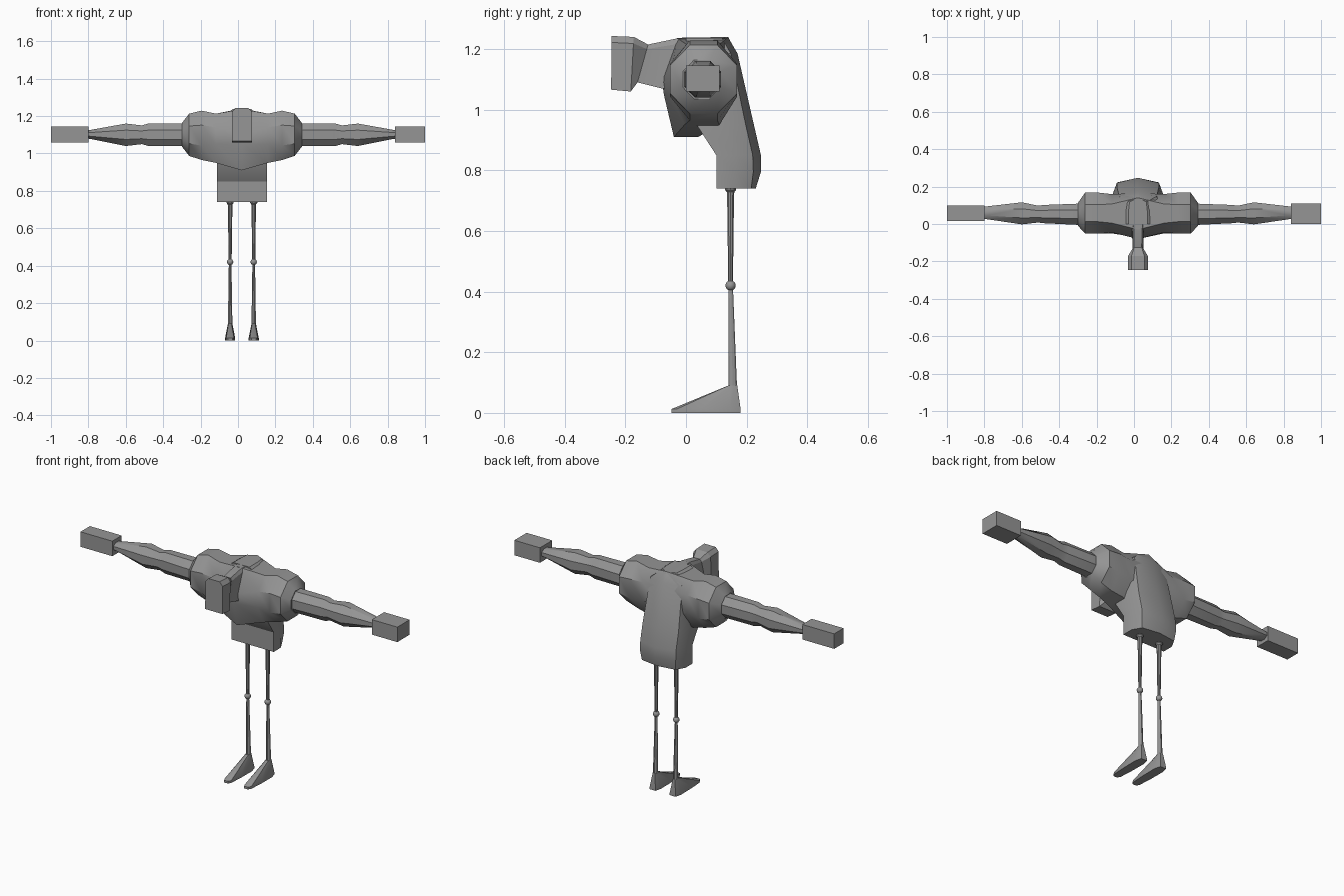
import bpy, math

if "Cube" in bpy.data.objects:
    bpy.data.objects.remove(bpy.data.objects["Cube"])

CX = 0.021  # body centre line

grey = bpy.data.materials.new("plain grey")
grey.diffuse_color = (0.3, 0.3, 0.3, 1)
grey.use_nodes = True
grey.node_tree.nodes["Principled BSDF"].inputs["Base Color"].default_value = grey.diffuse_color


def build(name, verts, faces, smooth=30):
    me = bpy.data.meshes.new(name)
    me.from_pydata(verts, [], faces)
    me.materials.append(grey)
    ob = bpy.data.objects.new(name, me)
    bpy.context.collection.objects.link(ob)
    bpy.ops.object.select_all(action='DESELECT')
    ob.select_set(True)
    bpy.context.view_layer.objects.active = ob
    bpy.ops.object.mode_set(mode='EDIT')
    bpy.ops.mesh.select_all(action='SELECT')
    bpy.ops.mesh.normals_make_consistent(inside=False)
    bpy.ops.object.mode_set(mode='OBJECT')
    if smooth:
        bpy.ops.object.shade_smooth_by_angle(angle=math.radians(smooth))
    return ob


def loft(name, rings, smooth=30):
    """Skin a list of equal-sized rings of points and cap both ends."""
    n = len(rings[0])
    verts = [p for r in rings for p in r]
    faces = [(i * n + j, i * n + (j + 1) % n, (i + 1) * n + (j + 1) % n, (i + 1) * n + j)
             for i in range(len(rings) - 1) for j in range(n)]
    faces += [tuple(range(n)), tuple(range(len(verts) - n, len(verts)))]
    return build(name, verts, faces, smooth)


def octagon(cy, cz, ry, rz):
    """Flat-topped eight-sided section in y and z, starting at top front."""
    k = 1 / math.cos(math.pi / 8)
    return [(cy - ry * k * math.sin(a), cz + rz * k * math.cos(a))
            for a in [math.radians(22.5 + 45 * i) for i in range(8)]]


def box(name, x0, x1, y0, y1, z0, z1):
    return loft(name, [[(x, y0, z0), (x, y1, z0), (x, y1, z1), (x, y0, z1)] for x in (x0, x1)], 0)


# chest and shoulders: sections in y and z at distances from the centre line
middle = [(-.03, 1.237), (-.08, 1.10), (-.073, 1.05), (-.04, .91),
          (.04, .91), (.15, 1.0), (.165, 1.16), (.14, 1.24)]
side = [(.005, 1.213), (-.045, 1.14), (-.05, 1.05), (-.005, .95),
        (.11, .95), (.16, 1.05), (.16, 1.15), (.107, 1.213)]
half = [(.14, side),
        (.215, octagon(.058, 1.097, .11, .132)),
        (.282, octagon(.058, 1.10, .11, .113)),
        (.32, octagon(.052, 1.10, .062, .064))]
stations = [(-d, s) for d, s in reversed(half)] + [(0, middle)] + half
loft("chest_and_shoulders", [[(CX + d, y, z) for y, z in s] for d, s in stations], 35)

# arms: distance from centre line, y, z, y radius, z radius
arm = [(.31, .052, 1.10, .057, .060), (.50, .053, 1.10, .049, .060),
       (.535, .053, 1.10, .045, .050), (.62, .057, 1.10, .059, .060),
       (.81, .060, 1.102, .034, .024), (.83, .060, 1.102, .034, .022)]
for s, label in ((-1, "left"), (1, "right")):
    loft(label + "_arm", [[(CX + s * d, y, z) for y, z in octagon(cy, cz, ry, rz)]
                          for d, cy, cz, ry, rz in arm], 35)
box("left_hand", -1, -.80, .016, .10, 1.06, 1.145)
box("right_hand", .84, 1, 0, .11, 1.06, 1.145)

# back and hips: height, front y, side y, back corner y, ridge y, half widths
trunk = [(.74, .10, .165, .215, .230, .133, .105),
         (.795, .10, .165, .222, .247, .133, .112),
         (.85, .10, .165, .220, .247, .133, .112),
         (.95, .035, .13, .197, .224, .133, .112),
         (1.185, .0, .09, .148, .170, .12, .10),
         (1.237, .0, .07, .118, .140, .05, .045)]
loft("back_and_hips", [[(CX - w, f, z), (CX - w, s, z), (CX - b, k, z), (CX, r, z),
                        (CX + b, k, z), (CX + w, s, z), (CX + w, f, z)]
                       for z, f, s, k, r, w, b in trunk])

# head and neck: top y, top z, bottom y, bottom z, half width, top half width
head = [(-.245, 1.243, -.247, 1.066, .054, .035), (-.172, 1.240, -.182, 1.060, .054, .035),
        (-.125, 1.215, -.160, 1.090, .028, .020), (-.03, 1.235, -.08, 1.07, .030, .022),
        (.03, 1.235, .0, 1.06, .05, .03)]
rings = []
for ty, tz, by, bz, w, t in head:
    my, mz = ty + (by - ty) * .12, tz + (bz - tz) * .12
    rings.append([(CX - t, ty, tz), (CX + t, ty, tz), (CX + w, my, mz),
                  (CX + w, by, bz), (CX - w, by, bz), (CX - w, my, mz)])
loft("head_and_neck", rings, 25)

# legs and feet
LY = .147


def disc(x, y, z, rx, ry, n=10):
    return [(x + rx * math.cos(2 * math.pi * i / n), y + ry * math.sin(2 * math.pi * i / n), z)
            for i in range(n)]


for s, label in ((-1, "left"), (1, "right")):
    x = CX + s * .063
    loft(label + "_upper_leg", [disc(x, LY, z, r, r) for z, r in
                                ((.42, .008), (.715, .012), (.728, .013), (.735, .019), (.75, .019))])
    bpy.ops.mesh.primitive_uv_sphere_add(segments=12, ring_count=8, radius=.017, location=(x, LY, .42))
    knee = bpy.context.object
    knee.name = label + "_knee"
    knee.data.materials.append(grey)
    bpy.ops.object.shade_smooth()
    loft(label + "_lower_leg", [disc(x, .154, .085, .012, .015), disc(x, LY, .42, .007, .008)])
    # foot: half outline of the sole, shrunk to the ankle
    sole = [(-.047, .012), (-.03, .021), (.05, .026), (.145, .027), (.18, .018)]
    ankle = [(.139, .005), (.140, .008), (.146, .012), (.160, .012), (.169, .007)]

    def outline(pts, z):
        return [(x - w, y, z) for y, w in pts] + [(x + w, y, z) for y, w in reversed(pts)]
    loft(label + "_foot", [outline(sole, 0), outline(sole, .013), outline(ankle, .09)])
